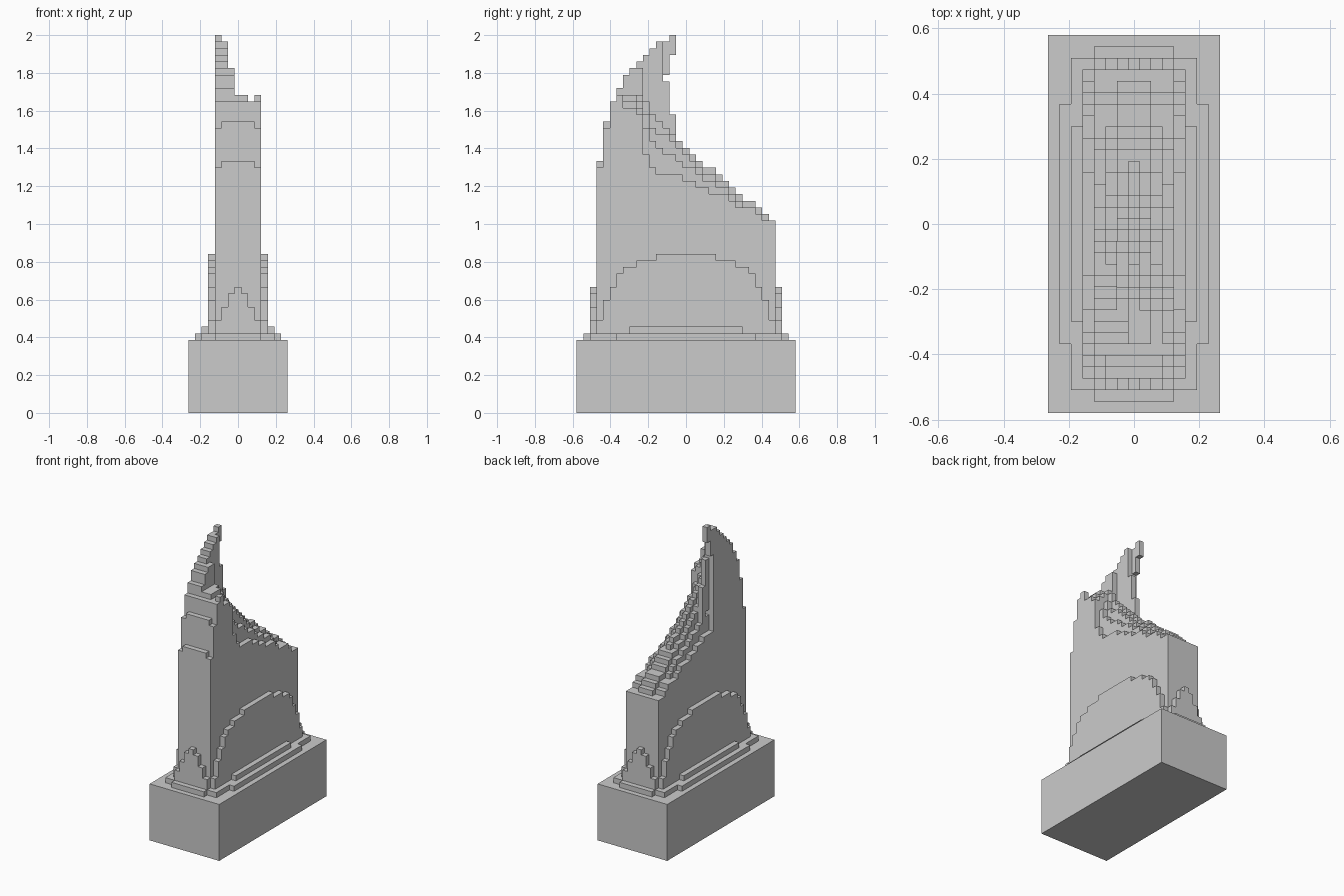
import bpy, bmesh

if "Cube" in bpy.data.objects:
    bpy.data.objects.remove(bpy.data.objects["Cube"])

C = 2 / 57  # one block of the stepped grid


def finish(bm, name):
    bmesh.ops.recalc_face_normals(bm, faces=bm.faces)
    me = bpy.data.meshes.new(name)
    bm.to_mesh(me)
    bm.free()
    ob = bpy.data.objects.new(name, me)
    bpy.context.collection.objects.link(ob)
    return ob


def prism(name, pts, place, lo, hi):
    """Extrude an outline between lo and hi; place(u, v, w) gives x, y, z in blocks."""
    bm = bmesh.new()
    rings = [[bm.verts.new([c * C for c in place(u, v, w)]) for u, v in pts] for w in (lo, hi)]
    n = len(pts)
    for i in range(n):
        j = (i + 1) % n
        bm.faces.new((rings[0][i], rings[0][j], rings[1][j], rings[1][i]))
    bm.faces.new(rings[0][::-1])
    bm.faces.new(rings[1])
    return finish(bm, name)


def stepped(steps, bottom):
    """Mirrored stair outline from (half width, top) pairs, widest first."""
    right, v = [], bottom
    for hw, top in steps:
        right += [(hw, v), (hw, top)]
        v = top
    return right + [(-u, v) for u, v in reversed(right)]


def slab_outline(steps):
    """Stepped-corner plan from (half x, half y) pairs, widest first."""
    q, y = [], 0
    for hx, hy in steps:
        if y:
            q.append((hx, y))
        q.append((hx, hy))
        y = hy
    top = q + [(-x, y) for x, y in reversed(q)]
    return top + [(-x, -y) for x, y in top]


flat = lambda u, v, w: (u, v, w)

# Base and the two low plinth steps
prism("base", slab_outline([(7.5, 16.5)]), flat, 0, 11)
prism("plinth_lower", slab_outline([(6.5, 10.5), (5.5, 14.5), (3.5, 15.5)]), flat, 11, 12)
prism("plinth_upper", slab_outline([(5.5, 8.5)]), flat, 12, 13)

# Raised arches on the long sides and on the narrow ends
side_arch = stepped([(13.5, 14), (12.5, 17), (11.5, 19), (10.5, 21),
                     (9.5, 22), (7.5, 23), (4.5, 24)], 12)
end_arch = stepped([(3.5, 14), (2.5, 16), (1.5, 18), (0.5, 19)], 12)
for s, tag in ((1, "right"), (-1, "left")):
    prism("side_arch_" + tag, side_arch, lambda u, v, w: (w * s, u, v), 3.5, 4.5)
for s, tag in ((1, "back"), (-1, "front")):
    prism("end_arch_" + tag, end_arch, lambda u, v, w: (u, w * s, v), 13.5, 14.5)

# Tower heights along y, from row -13 to row 13
front = [38, 44, 47, 49, 51, 52, 53, 54, 55, 56]             # leading edge
ridge = [38, 44, 47, 48, 48, 48, 48, 47, 45, 44, 43, 42, 41,  # middle line
         40, 39, 38, 37, 37, 36, 35, 34, 33, 32, 32, 31, 30, 29]
edge = [37, 43, 47, 48, 46, 46, 45, 39, 37, 36, 36, 36, 36,   # outer line
        35, 35, 34, 34, 33, 33, 33, 32, 31, 31, 31, 30, 29, 29]
cap = {-3: 57, -2: 56, -1: 52, 0: 48, 1: 48, 2: 47, 3: 48}    # top of each column
reach = {-3: -4, -2: -4, -1: -7}                              # back of the spire


def height(x, y):
    i = y + 13
    if y <= reach.get(x, -11):
        return min(front[i], cap[x]) - (abs(x) == 3 and y < -11)
    if abs(x) == 3:
        return edge[i]
    return min(cap[x], round(ridge[i] - (ridge[i] - edge[i]) * (abs(x) / 3) ** 1.5))


cells = {(x, y, z) for x in range(-3, 4) for y in range(-13, 14)
         for z in range(11, height(x, y))}
# Hooked tip, with the lump below it on the inner face
cells |= {(-3, -3, z) for z in range(51, 56)} | {(-3, -2, z) for z in range(54, 57)}
cells |= {(-2, -3, z) for z in range(40, 50)} | {(-2, -2, z) for z in range(38, 45)}

# Skin only the exposed sides of the tower blocks, then merge flat areas
bm = bmesh.new()
verts = {}
for cell in cells:
    for a in range(3):
        for s in (-1, 1):
            near = list(cell)
            near[a] += s
            if tuple(near) in cells:
                continue
            quad = []
            for p, q in ((-1, -1), (1, -1), (1, 1), (-1, 1)):
                k = [2 * cell[0], 2 * cell[1], 2 * cell[2] + 1]
                k[a] += s
                k[(a + 1) % 3] += p
                k[(a + 2) % 3] += q * s
                k = tuple(k)
                if k not in verts:
                    verts[k] = bm.verts.new([c * C / 2 for c in k])
                quad.append(verts[k])
            bm.faces.new(quad)
bmesh.ops.dissolve_limit(bm, angle_limit=0.01, verts=bm.verts, edges=bm.edges)
finish(bm, "curved_tower")
